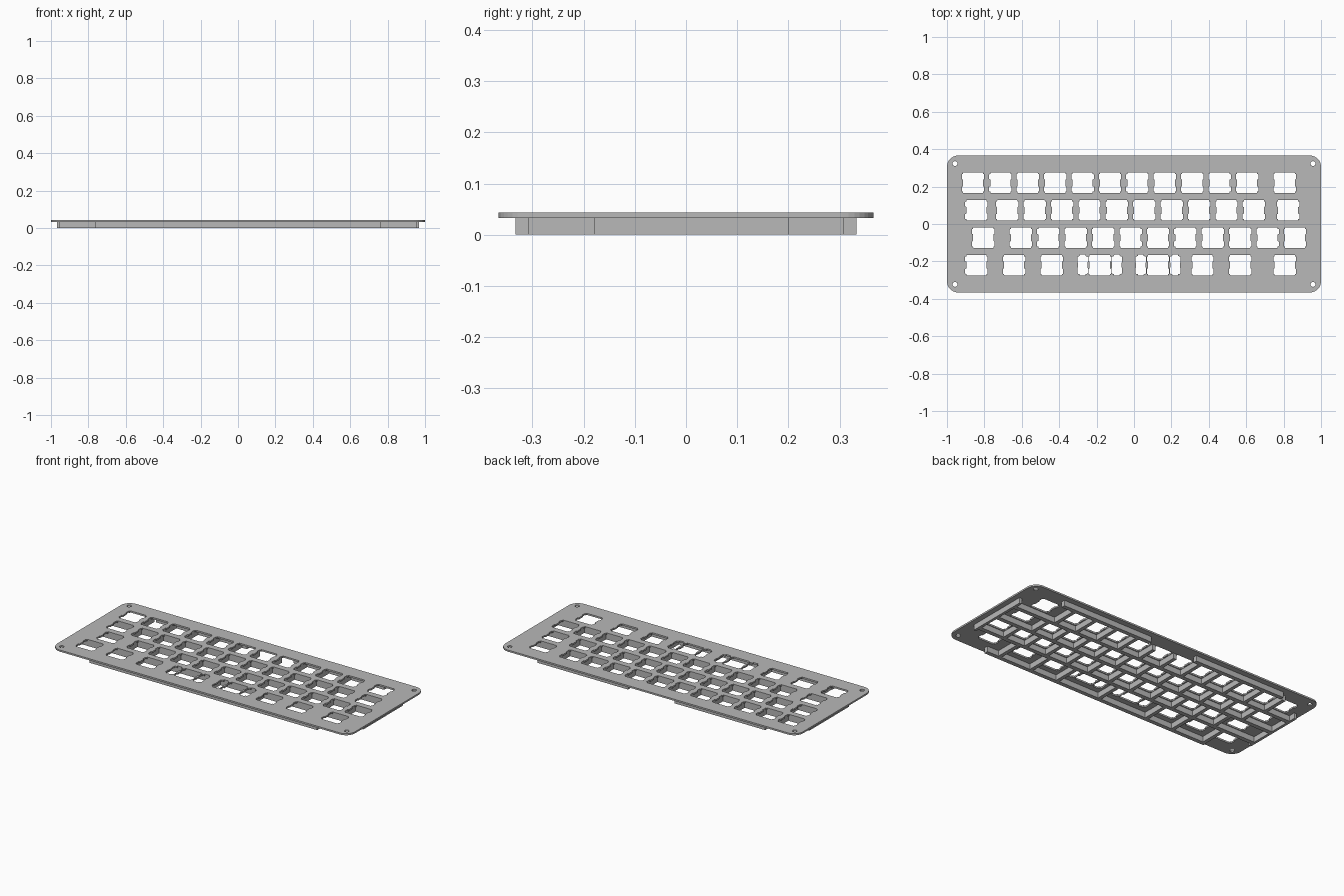
import bpy, bmesh, math
from mathutils import Matrix, Vector

old = bpy.data.objects.get("Cube")
if old:
    bpy.data.objects.remove(old, do_unlink=True)

U = 0.1465                 # one key pitch
LEFT = -6.375 * U          # left end of the key rows
PLATE_Z, TOP_Z = 0.033, 0.043
ROWS = [                   # key widths in pitches, back row first
    [1] * 11 + [1.75],
    [1.25] + [1] * 10 + [1.5],
    [1.75] + [1] * 11,
    [1.25, 1.5, 1.25, 2.25, 2, 1.25, 1.5, 1.75],
]

grey = bpy.data.materials.new("plate grey")
grey.use_nodes = True
grey.diffuse_color = (0.48, 0.48, 0.48, 1)
grey.node_tree.nodes["Principled BSDF"].inputs["Base Color"].default_value = (0.48, 0.48, 0.48, 1)


def mirrored(quarter):
    """Closed outline from its +x +y quarter, listed from the top to the side."""
    right = quarter + [(x, -y) for x, y in reversed(quarter)]
    return right + [(-x, -y) for x, y in right]


def circle(r, n=16):
    return [(r * math.cos(2 * math.pi * i / n), r * math.sin(2 * math.pi * i / n)) for i in range(n)]


def rounded_rect(hx, hy, r, n=8):
    arc = [math.pi / 2 * (1 - i / n) for i in range(n + 1)]
    return mirrored([(hx - r + r * math.cos(a), hy - r + r * math.sin(a)) for a in arc])


def row_y(row):
    return (1.5 - row) * U


# Outlines of the plate and all its openings
SWITCH = mirrored([(0.052, 0.055), (0.054, 0.053), (0.054, 0.047), (0.059, 0.047),
                   (0.060, 0.045), (0.060, 0.020), (0.054, 0.018)])
STABILIZER = mirrored([(0.014, 0.056), (0.016, 0.048), (0.026, 0.046),
                       (0.028, 0.043), (0.028, 0.016), (0.025, 0.012)])
outlines = [(rounded_rect(1.0, 0.366, 0.06), 0, 0)]
for sx in (-1, 1):
    for sy in (-1, 1):
        outlines.append((circle(0.013), sx * 0.957, sy * 0.323))

walls = []                 # (row, x) of every boundary between neighbouring keys
for row, widths in enumerate(ROWS):
    edge = LEFT
    for i, w in enumerate(widths):
        cx = edge + w * U / 2
        outlines.append((SWITCH, cx, row_y(row)))
        if w >= 2:
            for side in (-1, 1):
                outlines.append((STABILIZER, cx + side * 0.0918, row_y(row)))
        edge += w * U
        if i < len(widths) - 1:
            walls.append((row, edge))

# Plate: filled flat curve, thickened and turned into a mesh
curve = bpy.data.curves.new("plate_outline", "CURVE")
curve.dimensions = "2D"
curve.fill_mode = "BOTH"
curve.extrude = (TOP_Z - PLATE_Z) / 2
for pts, cx, cy in outlines:
    s = curve.splines.new("POLY")
    s.points.add(len(pts) - 1)
    for p, (x, y) in zip(s.points, pts):
        p.co = (x + cx, y + cy, 0, 1)
    s.use_cyclic_u = True
source = bpy.data.objects.new("plate_outline", curve)
bpy.context.collection.objects.link(source)
graph = bpy.context.evaluated_depsgraph_get()
mesh = bpy.data.meshes.new_from_object(source.evaluated_get(graph))
bpy.data.objects.remove(source, do_unlink=True)
bm = bmesh.new()
bm.from_mesh(mesh)
bmesh.ops.remove_doubles(bm, verts=bm.verts, dist=0.0001)
bmesh.ops.translate(bm, verts=bm.verts, vec=(0, 0, (TOP_Z + PLATE_Z) / 2))
bmesh.ops.recalc_face_normals(bm, faces=bm.faces)
bm.to_mesh(mesh)
bm.free()
for poly in mesh.polygons:
    poly.use_smooth = False
mesh.materials.clear()
mesh.materials.append(grey)
bpy.context.collection.objects.link(bpy.data.objects.new("switch_plate", mesh))


def bars(name, boxes):
    """One object of upright bars under the plate, each (x0, x1, y0, y1)."""
    bm = bmesh.new()
    for x0, x1, y0, y1 in boxes:
        size = Matrix.Diagonal((x1 - x0, y1 - y0, PLATE_Z, 1))
        place = Matrix.Translation(Vector(((x0 + x1) / 2, (y0 + y1) / 2, PLATE_Z / 2)))
        bmesh.ops.create_cube(bm, size=1, matrix=place @ size)
    me = bpy.data.meshes.new(name)
    bm.to_mesh(me)
    bm.free()
    me.materials.append(grey)
    bpy.context.collection.objects.link(bpy.data.objects.new(name, me))


# Outer rim bars, with open corners and a gap in the back
bars("front_rim", [(-0.765, 0.765, -0.333, -0.308)])
bars("back_rim", [(-0.765, -0.156, 0.308, 0.333), (0.156, 0.765, 0.308, 0.333)])
bars("side_rims", [(-0.968, -0.952, -0.18, 0.2), (0.952, 0.968, -0.18, 0.2)])

# Long ribs between the rows
H = 0.013
bars("row_ribs", [(-0.952, 0.952, y - H, y + H) for y in (-U, 0, U)])

# Short ribs between neighbouring keys
short = []
for row, x in walls:
    y0, y1 = row_y(row) - U / 2 + H, row_y(row) + U / 2 - H
    if row == 0:
        y1 = 0.275 if abs(x) < 0.156 else 0.308
    if row == 3:
        y0 = -0.308
    short.append((x - 0.011, x + 0.011, y0, y1))
bars("key_ribs", short)
